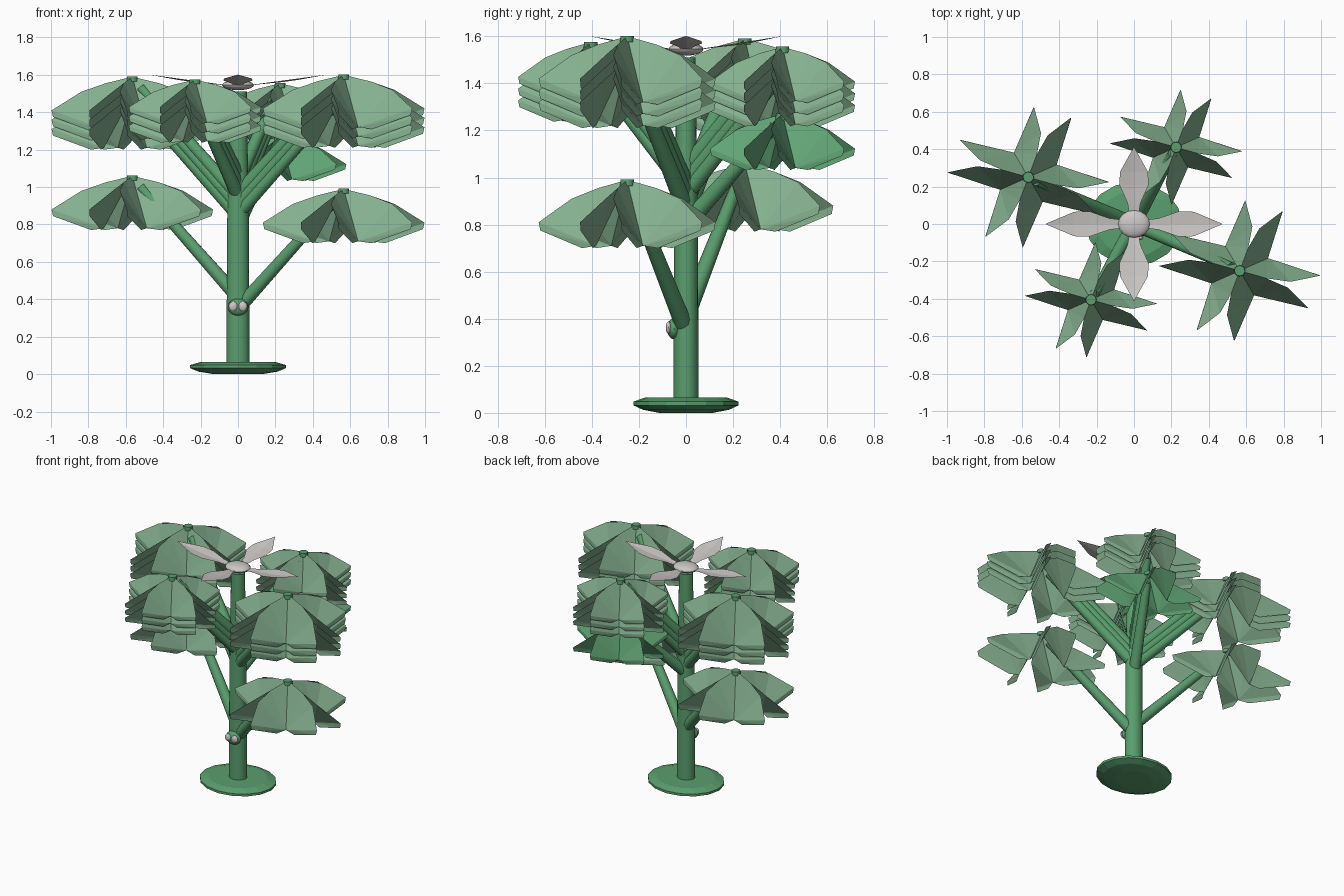
import bpy, bmesh, math
from mathutils import Vector

if "Cube" in bpy.data.objects:
    bpy.data.objects.remove(bpy.data.objects["Cube"])

YS = 0.87  # plan depth is slightly squashed


def mat(name, col):
    m = bpy.data.materials.new(name)
    m.diffuse_color = (*col, 1)
    m.use_nodes = True
    m.node_tree.nodes["Principled BSDF"].inputs["Base Color"].default_value = m.diffuse_color
    return m


LEAF = mat("pale_leaf_green", (0.235, 0.434, 0.275))
DEEP = mat("deep_leaf_green", (0.12, 0.371, 0.178))
BARK = mat("stem_green", (0.102, 0.342, 0.156))
GREY = mat("petal_grey", (0.60, 0.575, 0.56))


def finish(bm, name, material, smooth=False, normals=True):
    if normals:
        bmesh.ops.recalc_face_normals(bm, faces=bm.faces)
    me = bpy.data.meshes.new(name)
    bm.to_mesh(me)
    bm.free()
    ob = bpy.data.objects.new(name, me)
    bpy.context.collection.objects.link(ob)
    me.materials.append(material)
    if smooth:
        bpy.ops.object.select_all(action='DESELECT')
        ob.select_set(True)
        bpy.context.view_layer.objects.active = ob
        bpy.ops.object.shade_smooth_by_angle(angle=math.radians(40))
    return ob


def lathe(name, profile, material, sides=16, smooth=True):
    """Closed turned solid from (radius, z) pairs."""
    bm = bmesh.new()
    rings = []
    for r, z in profile:
        rings.append([bm.verts.new((r * math.cos(a), r * YS * math.sin(a), z))
                      for a in (2 * math.pi * i / sides for i in range(sides))])
    for lo, hi in zip(rings, rings[1:]):
        for i in range(sides):
            j = (i + 1) % sides
            bm.faces.new((lo[i], lo[j], hi[j], hi[i]))
    bm.faces.new(rings[0][::-1])
    bm.faces.new(rings[-1])
    return finish(bm, name, material, smooth)


def branch(name, p0, p1, r0, r1):
    """Tapered tube between two points."""
    d = Vector(p1) - Vector(p0)
    bm = bmesh.new()
    bmesh.ops.create_cone(bm, cap_ends=True, segments=12, radius1=r0, radius2=r1, depth=d.length)
    ob = finish(bm, name, BARK, True)
    ob.rotation_euler = d.to_track_quat('Z', 'Y').to_euler()
    ob.location = (Vector(p0) + Vector(p1)) / 2
    return ob


def ball(name, loc, size, material):
    bm = bmesh.new()
    bmesh.ops.create_uvsphere(bm, u_segments=16, v_segments=10, radius=1)
    for v in bm.verts:
        v.co = Vector((v.co.x * size[0], v.co.y * size[1], v.co.z * size[2])) + Vector(loc)
    return finish(bm, name, material, True)


def crown(name, c, s, material):
    """Four folded leaves, each with two steep drooping halves meeting in valleys."""
    bm = bmesh.new()

    def pt(deg, r, z):
        a = math.radians(deg)
        return bm.verts.new((c[0] + s * r * math.cos(a), c[1] + s * r * YS * math.sin(a), c[2] + s * z))

    top = pt(0, 0, 0)
    valley = [pt(27 + 90 * k, 0.17, -0.28) for k in range(4)]
    for k in range(4):
        mid = -18 + 90 * k
        notch = pt(mid, 0.15, -0.035)
        for side in (-1, 1):
            v = valley[k if side > 0 else k - 1]
            shoulder = pt(mid + side * 4, 0.28, -0.08)
            tip = pt(mid + side * 14, 0.433, -0.18)
            low = pt(mid + side * 14.5, 0.425, -0.215)
            sag = pt(mid + side * 30, 0.225, -0.29)
            # half leaf as a fan from the valley corner, all facing outward
            ref = (v.co - top.co).cross(tip.co - top.co)
            if ref.z < 0:
                ref.negate()
            edge = (top, notch, shoulder, tip, low, sag)
            for a, b in zip(edge, edge[1:]):
                f = bm.faces.new((v, a, b))
                f.normal_update()
                if f.normal.dot(ref) < 0:
                    f.normal_flip()
    finish(bm, name, material, normals=False)


# Base and trunk
lathe("base_plate", [(0.13, 0), (0.21, 0.013), (0.257, 0.032), (0.257, 0.048), (0.2, 0.065)], BARK, 16, False)
lathe("trunk", [(0.062, 0.05), (0.058, 0.8), (0.047, 1.51)], BARK)

# Crowns on branches: x, y, top z, size, layers, branch rise, leaf material
GROUPS = [
    ("left_low", -0.565, 0.25, 1.06, 1.0, 1, 0.65, LEAF),
    ("right_low", 0.565, -0.25, 0.99, 1.0, 1, 0.64, LEAF),
    ("left_high", -0.565, 0.25, 1.59, 1.0, 3, 0.64, LEAF),
    ("right_high", 0.565, -0.25, 1.60, 1.0, 3, 0.64, LEAF),
    ("back_high", 0.225, 0.41, 1.555, 0.82, 3, 0.52, LEAF),
    ("front_high", -0.23, -0.405, 1.575, 0.82, 3, 0.52, LEAF),
    ("back_low", 0.225, 0.41, 1.27, 0.82, 1, 0.47, DEEP),
]
for name, x, y, z, s, layers, rise, m in GROUPS:
    for i in range(layers):
        zi = z - 0.05 * i
        crown(f"{name}_crown_{i}", (x, y, zi), s, m)
        # stop short of the apex so the tube stays under the leaves
        p0, p1 = Vector((0, 0, zi - rise)), Vector((x, y, zi - 0.01))
        branch(f"{name}_branch_{i}", p0, p0.lerp(p1, 0.92), 0.038, 0.026)
    branch(f"{name}_cap", (x, y, z - 0.025), (x, y, z + 0.001), 0.03, 0.028)

# Top flower: four pointed, slightly creased petals rising outward round a flat hub
half = [(0.06, 0.025), (0.13, 0.035), (0.24, 0.078), (0.32, 0.075), (0.475, 0.0)]
for k in range(4):
    a = math.pi / 2 * k
    bm = bmesh.new()

    def at(r, w, drop=0.0):
        return bm.verts.new((r * math.cos(a) - w * math.sin(a),
                             YS * (r * math.sin(a) + w * math.cos(a)), 1.537 + 0.135 * r - drop))

    rib = [at(r, 0, w * 0.1) for r, w in half]
    for side in (-1, 1):
        rim = [at(r, side * w) for r, w in half[:-1]]
        for i in range(3):
            bm.faces.new((rib[i], rib[i + 1], rim[i + 1], rim[i]))
        bm.faces.new((rib[3], rib[4], rim[3]))
    for f in bm.faces:
        f.normal_update()
        if f.normal.z < 0:
            f.normal_flip()
    finish(bm, f"flower_petal_{k}", GREY, normals=False)
ball("flower_hub", (0, 0, 1.545), (0.085, 0.074, 0.027), GREY)

# Small bud on the trunk with two pale dots
ball("trunk_bud", (0, -0.052, 0.358), (0.055, 0.028, 0.045), BARK)
for sx in (-1, 1):
    ball("bud_dot", (sx * 0.026, -0.074, 0.362), (0.024, 0.012, 0.026), GREY)
